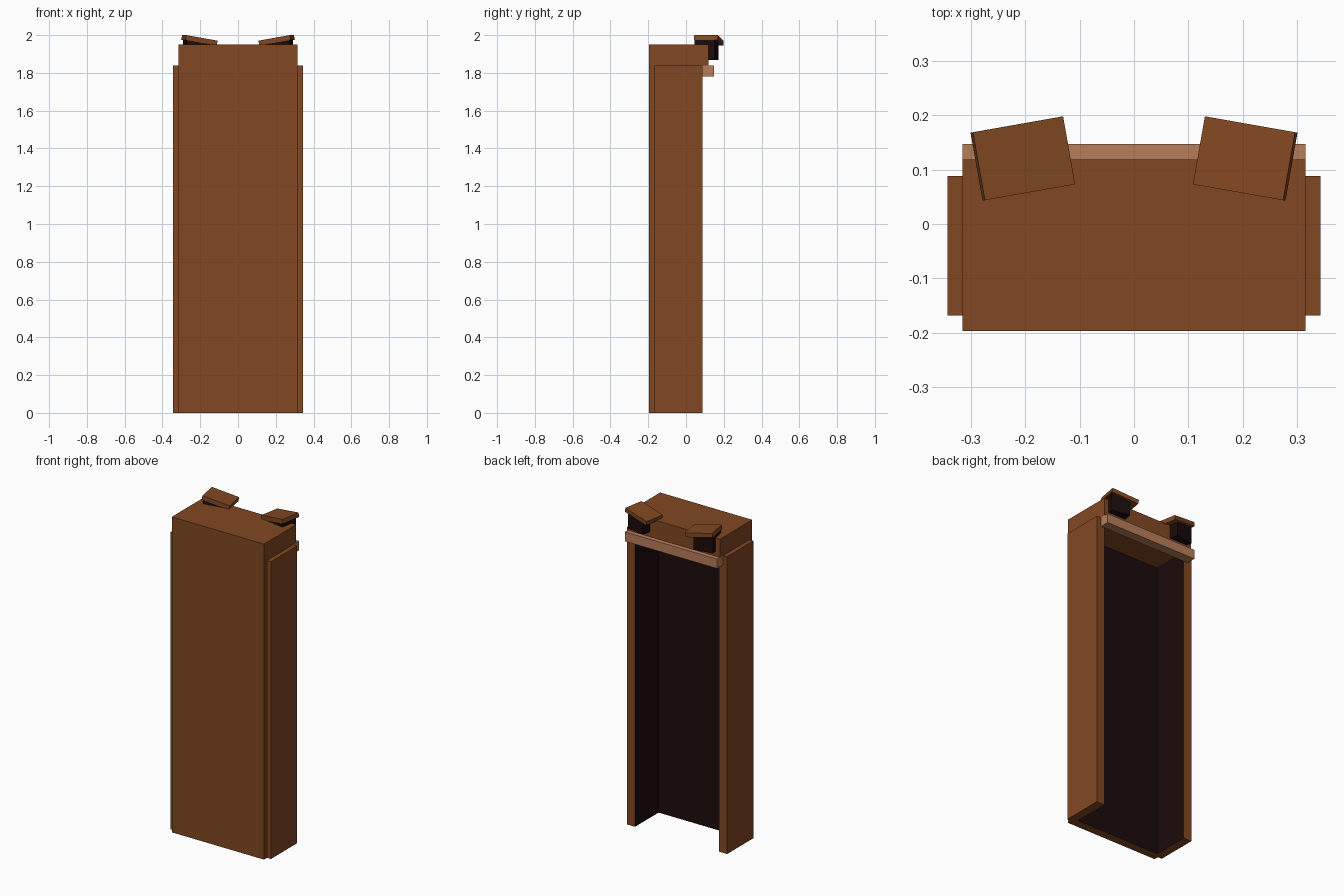
import bpy, bmesh, math
from mathutils import Matrix

if "Cube" in bpy.data.objects:
    bpy.data.objects.remove(bpy.data.objects["Cube"])


def material(name, rgb):
    m = bpy.data.materials.new(name)
    m.diffuse_color = (*rgb, 1)
    m.use_nodes = True
    m.node_tree.nodes["Principled BSDF"].inputs["Base Color"].default_value = m.diffuse_color
    return m


BROWN = material("brown_wood", (0.223, 0.064, 0.016))
LIGHT = material("light_wood", (0.485, 0.205, 0.102))
DARK = material("dark_interior", (0.012, 0.0035, 0.0035))


def prism(name, profile, depth, mats, matrix=Matrix(), rule=None):
    """Extrude a closed xy profile along z, then place it with a matrix."""
    bm = bmesh.new()
    face = bm.faces.new([bm.verts.new((x, y, 0)) for x, y in profile])
    ext = bmesh.ops.extrude_face_region(bm, geom=[face])
    for v in ext["geom"]:
        if isinstance(v, bmesh.types.BMVert):
            v.co.z += depth
    bm.transform(matrix)
    bmesh.ops.recalc_face_normals(bm, faces=bm.faces)
    if rule:
        for f in bm.faces:
            f.material_index = rule(f)
    me = bpy.data.meshes.new(name)
    bm.to_mesh(me)
    bm.free()
    for m in mats:
        me.materials.append(m)
    ob = bpy.data.objects.new(name, me)
    bpy.context.collection.objects.link(ob)
    return ob


def box(name, x0, x1, y0, y1, z0, z1, mat):
    return prism(name, [(x0, y0), (x1, y0), (x1, y1), (x0, y1)], z1 - z0, [mat],
                 Matrix.Translation((0, 0, z0)))


# Open-backed case: front panel with thicker side walls, dark on the inside
half = [(0.315, -0.197), (0.315, -0.168), (0.343, -0.168),
        (0.343, 0.088), (0.287, 0.088), (0.287, -0.142)]
outline = half + [(-x, y) for x, y in reversed(half)]


def inside(f):
    c = f.calc_center_median()
    return int(abs(f.normal.z) < 0.5 and abs(c.x) < 0.29 and -0.15 < c.y < 0.08)


prism("case", outline, 1.838, [BROWN, DARK], rule=inside)

# Top block and the pale rail across the back
box("top_block", -0.315, 0.315, -0.197, 0.119, 1.838, 1.95, BROWN)
box("back_rail", -0.315, 0.315, 0.088, 0.147, 1.78, 1.838, LIGHT)

# Two tilted plates on dark supports, turned outward
tilt = math.radians(10)
thick, length, depth = 0.026, 0.171, 0.127
slope = math.tan(tilt)
upright = Matrix.Rotation(math.pi / 2, 4, 'X')   # profile becomes local x/z
for side, label in ((1, "right"), (-1, "left")):
    place = (Matrix.Scale(side, 4, (1, 0, 0))
             @ Matrix.Translation((0.2045, 0.1205, 1.9725))
             @ Matrix.Rotation(-tilt, 4, 'Z'))
    l, t = length / 2, thick / 2
    prism(label + "_top_plate", [(-l, -t), (l, -t), (l, t), (-l, t)], depth, [BROWN],
          place @ Matrix.Rotation(-tilt, 4, 'Y')
          @ Matrix.Translation((0, depth / 2, 0)) @ upright)
    u0, u1 = -0.04, 0.079
    prism(label + "_plate_support",
          [(u0, -0.1045), (u1, -0.1045), (u1, u1 * slope - 0.01), (u0, u0 * slope - 0.01)],
          0.108, [DARK], place @ Matrix.Translation((0, 0.046, 0)) @ upright)
